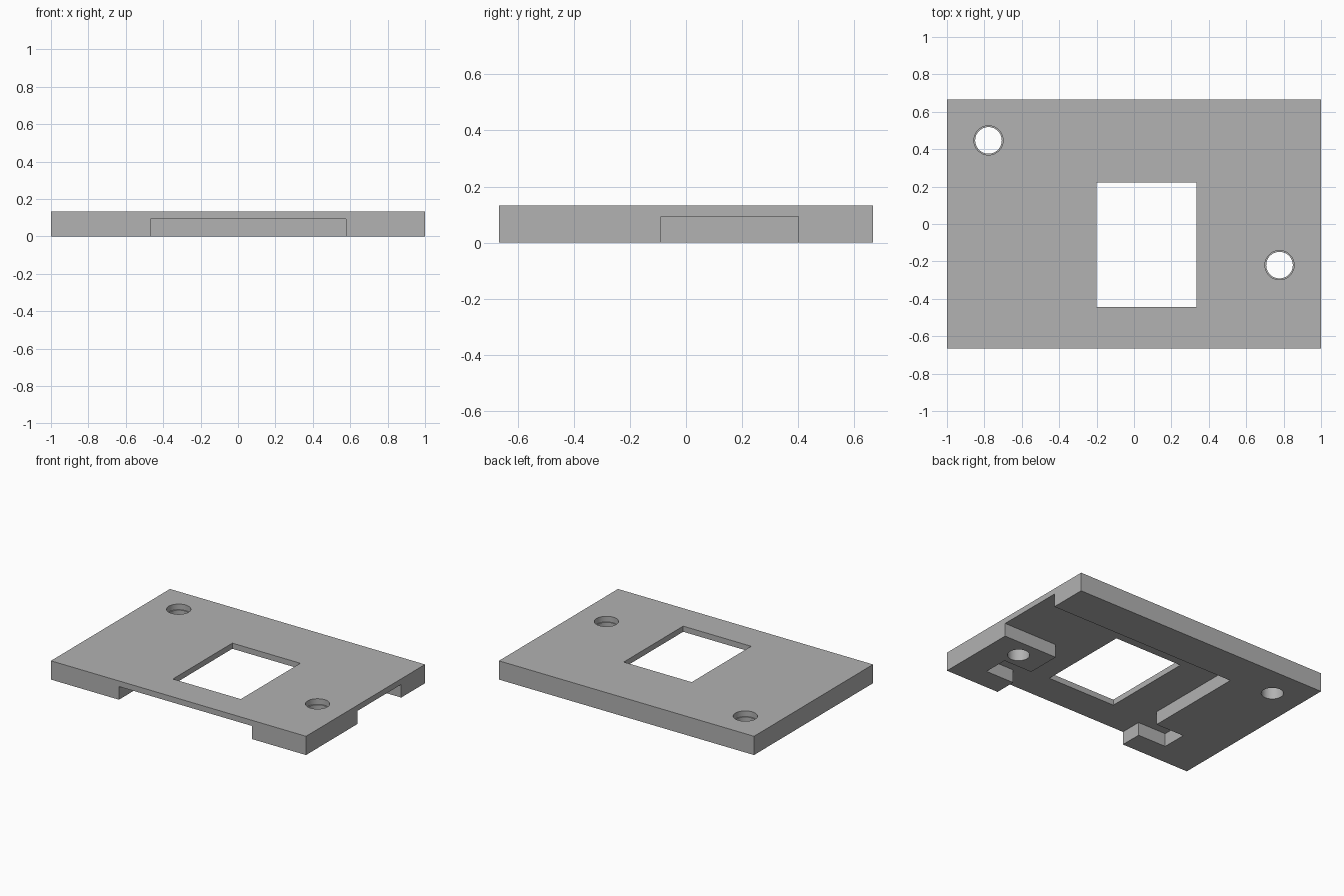
import bpy
import bmesh
from math import radians
from mathutils import Matrix

cube = bpy.data.objects.get("Cube")
if cube:
    bpy.data.objects.remove(cube, do_unlink=True)

WIDTH, DEPTH, HEIGHT = 2.0, 1.333, 0.133
RECESS = 0.093      # height of the underside recess
PAST = 0.1          # how far cutters reach beyond the plate

grey = bpy.data.materials.new("plain grey")
grey.use_nodes = True
colour = (0.445, 0.445, 0.445, 1)
grey.diffuse_color = colour
grey.node_tree.nodes["Principled BSDF"].inputs["Base Color"].default_value = colour


def add_object(name, bm):
    bmesh.ops.recalc_face_normals(bm, faces=bm.faces)
    mesh = bpy.data.meshes.new(name)
    bm.to_mesh(mesh)
    bm.free()
    mesh.materials.append(grey)
    obj = bpy.data.objects.new(name, mesh)
    bpy.context.collection.objects.link(obj)
    return obj


def prism(name, outline, z0, z1):
    bm = bmesh.new()
    face = bm.faces.new([bm.verts.new((x, y, z0)) for x, y in outline])
    top = bmesh.ops.extrude_face_region(bm, geom=[face])["geom"]
    verts = [v for v in top if isinstance(v, bmesh.types.BMVert)]
    bmesh.ops.translate(bm, verts=verts, vec=(0, 0, z1 - z0))
    return add_object(name, bm)


def rectangle(x0, x1, y0, y1):
    return [(x0, y0), (x1, y0), (x1, y1), (x0, y1)]


def cylinder(name, x, y, radius, z0, z1):
    bm = bmesh.new()
    bmesh.ops.create_cone(bm, cap_ends=True, segments=64, radius1=radius,
                          radius2=radius, depth=z1 - z0,
                          matrix=Matrix.Translation((x, y, (z0 + z1) / 2)))
    return add_object(name, bm)


def cut(target, cutter):
    cutter.hide_render = True
    mod = target.modifiers.new("cut", "BOOLEAN")
    mod.operation = "DIFFERENCE"
    mod.solver = "EXACT"
    mod.object = cutter
    bpy.context.view_layer.objects.active = target
    bpy.ops.object.modifier_apply(modifier=mod.name)
    bpy.data.objects.remove(cutter, do_unlink=True)


# Plate
plate = prism("cover_plate", rectangle(-WIDTH / 2, WIDTH / 2, -DEPTH / 2, DEPTH / 2), 0, HEIGHT)

# Underside recess, open at the front and the +x side, with a slot in each flank
front, side = -DEPTH / 2 - PAST, WIDTH / 2 + PAST
left_x, right_x = -0.467, 0.578
slot_y0, slot_y1 = -0.511, -0.333
slot = 0.222
recess = [
    (left_x, front), (left_x, slot_y0), (left_x - slot, slot_y0),
    (left_x - slot, slot_y1), (left_x, slot_y1), (left_x, 0.4),
    (side, 0.4), (side, -0.089), (right_x, -0.089),
    (right_x, slot_y1), (right_x + slot, slot_y1),
    (right_x + slot, slot_y0), (right_x, slot_y0), (right_x, front),
]
cut(plate, prism("recess_cutter", recess, -PAST, RECESS))

# Rectangular window
cut(plate, prism("window_cutter", rectangle(-0.2, 0.333, -0.444, 0.222), -PAST, HEIGHT + PAST))

# Screw holes with a shallow counterbore on top
for x, y in ((-0.778, 0.447), (0.778, -0.22)):
    cut(plate, cylinder("hole_cutter", x, y, 0.071, -PAST, HEIGHT + PAST))
    cut(plate, cylinder("counterbore_cutter", x, y, 0.078, RECESS, HEIGHT + PAST))

# Round hole walls, sharp plate edges
bpy.ops.object.select_all(action="DESELECT")
plate.select_set(True)
bpy.context.view_layer.objects.active = plate
bpy.ops.object.shade_smooth_by_angle(angle=radians(30))
